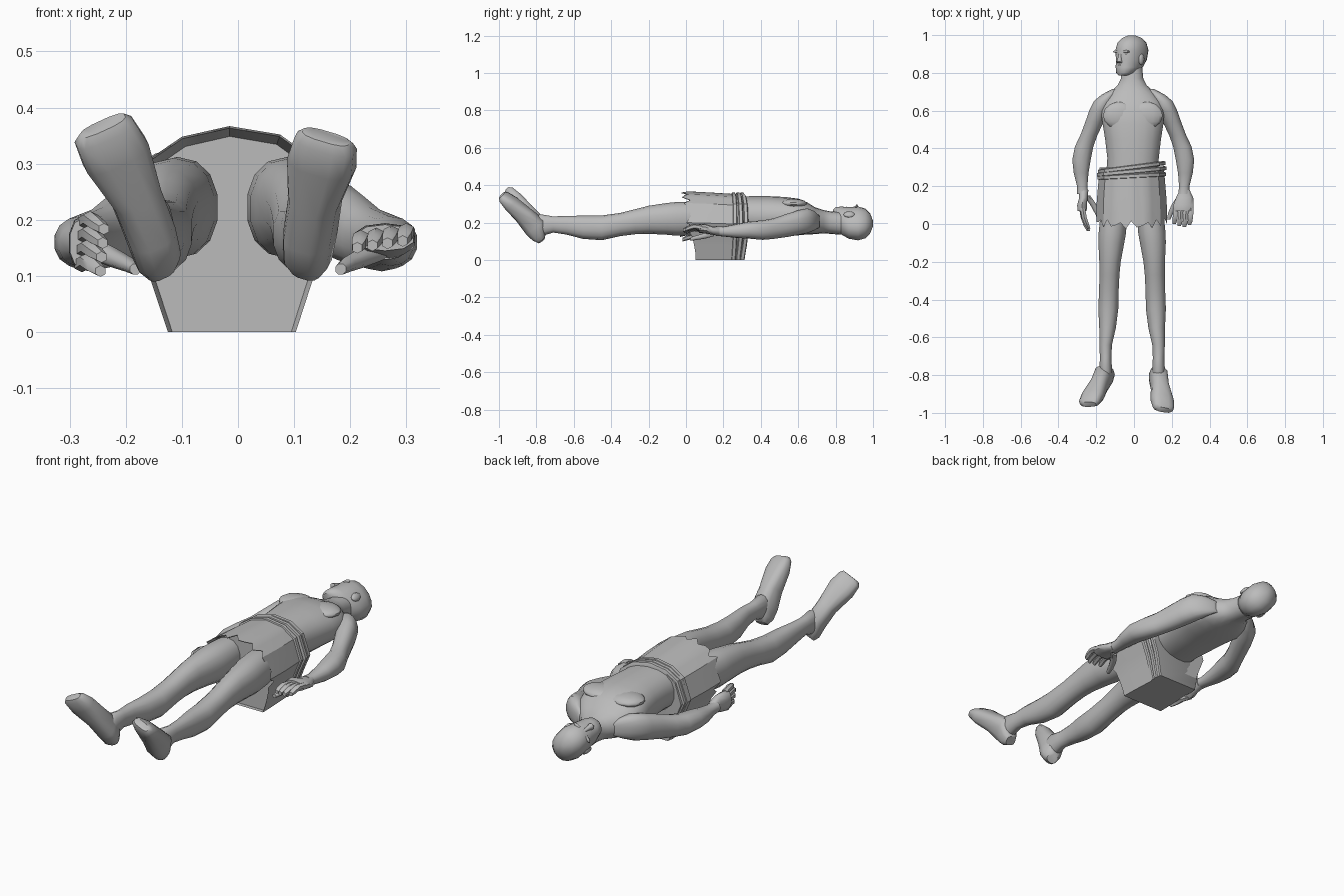
import bpy, math
from mathutils import Vector, Matrix

cube = bpy.data.objects.get("Cube")
if cube:
    bpy.data.objects.remove(cube, do_unlink=True)

grey = bpy.data.materials.new("stone_grey")
grey.use_nodes = True
grey.diffuse_color = (0.5, 0.5, 0.5, 1)
grey.node_tree.nodes["Principled BSDF"].inputs["Base Color"].default_value = (0.5, 0.5, 0.5, 1)
IDENT = Matrix.Identity(4)


def skin(name, rings, matrix=IDENT, angle=50):
    """Join equal rings of points into a closed skin."""
    n = len(rings[0])
    verts = [matrix @ Vector(p) for ring in rings for p in ring]
    faces = [(r * n + i, r * n + (i + 1) % n, (r + 1) * n + (i + 1) % n, (r + 1) * n + i)
             for r in range(len(rings) - 1) for i in range(n)]
    faces += [tuple(range(n)), tuple(range(len(verts) - n, len(verts)))]
    mesh = bpy.data.meshes.new(name)
    mesh.from_pydata(verts, [], faces)
    mesh.materials.append(grey)
    obj = bpy.data.objects.new(name, mesh)
    bpy.context.collection.objects.link(obj)
    bpy.ops.object.select_all(action='DESELECT')
    obj.select_set(True)
    bpy.context.view_layer.objects.active = obj
    bpy.ops.object.mode_set(mode='EDIT')
    bpy.ops.mesh.select_all(action='SELECT')
    bpy.ops.mesh.normals_make_consistent(inside=False)
    bpy.ops.object.mode_set(mode='OBJECT')
    bpy.ops.object.shade_smooth_by_angle(angle=math.radians(angle))


def loft(name, sections, n=14, axis=(0, 1, 0), up=(0, 0, 1), power=0.9, matrix=IDENT):
    """Loft rounded sections (x, y, z, half width, half height)."""
    axis, up = Vector(axis).normalized(), Vector(up)
    up = (up - axis * up.dot(axis)).normalized()
    side = axis.cross(up)

    def soft(v):
        return math.copysign(abs(v) ** power, v)
    turns = [math.tau * (i + 0.5) / n for i in range(n)]
    rings = [[Vector((x, y, z)) + side * w * soft(math.cos(t)) + up * h * soft(math.sin(t))
              for t in turns] for x, y, z, w, h in sections]
    skin(name, rings, matrix)


def ball(name, loc, size, matrix=IDENT, n=10):
    """Ellipsoid made as a loft along y."""
    x, y, z = loc
    a, b, c = size
    steps = [math.pi * (k + 0.25) / 6.5 for k in range(7)]
    loft(name, [(x, y - b * math.cos(t), z, a * math.sin(t), c * math.sin(t))
                for t in steps], n, power=1, matrix=matrix)


# Torso and neck
loft("torso", [
    (-.015, .10, .23, .13, .10), (-.01, .25, .235, .14, .105), (-.005, .35, .235, .138, .106),
    (-.005, .45, .235, .15, .106), (-.005, .53, .235, .163, .102), (-.008, .60, .23, .17, .098),
    (-.008, .65, .222, .155, .085), (-.01, .69, .21, .125, .072), (-.01, .735, .205, .078, .062),
    (-.01, .77, .2, .06, .06), (-.012, .83, .195, .056, .06)], 18)
for s, side in ((1, "left"), (-1, "right")):
    ball(side + "_chest", (s * .074 - .006, .575, .302), (.086, .072, .026), n=14)

# Head, turned to its right
turn = Matrix.Translation((-.015, 0, .2)) @ Matrix.Rotation(math.radians(-42), 4, 'Y')
loft("head", [
    (0, .785, .066, .022, .018), (0, .80, .048, .046, .047), (0, .83, .015, .062, .08),
    (0, .87, -.002, .069, .092), (0, .92, -.006, .075, .098), (0, .96, -.006, .067, .084),
    (0, .985, -.006, .045, .056), (0, .999, -.006, .014, .018)], 16, power=.92, matrix=turn)
loft("nose", [(0, .852, .088, .016, .011), (0, .859, .092, .016, .018), (0, .88, .087, .01, .015),
              (0, .907, .082, .009, .009)], 8, matrix=turn)
ball("upper_lip", (0, .842, .085), (.024, .006, .009), turn)
ball("lower_lip", (0, .83, .082), (.021, .007, .009), turn)
ball("chin", (0, .804, .074), (.028, .017, .018), turn)
for s, side in ((1, "left"), (-1, "right")):
    ball(side + "_brow", (s * .027, .913, .077), (.031, .008, .012), turn)
    ball(side + "_eye", (s * .027, .897, .074), (.015, .006, .009), turn)
    ball(side + "_ear", (s * .069, .872, -.004), (.012, .03, .02), turn)

# Arms and hands
arm = [(.09, .715, .205, .02, .03), (.13, .685, .21, .038, .052), (.158, .65, .21, .052, .066),
       (.18, .60, .2, .054, .066), (.205, .54, .185, .05, .062), (.235, .47, .168, .046, .055),
       (.26, .41, .16, .05, .052), (.274, .34, .16, .05, .046), (.276, .27, .155, .04, .037),
       (.27, .20, .152, .028, .026), (.268, .16, .155, .03, .026)]
for s, side in ((1, "left"), (-1, "right")):
    loft(side + "_arm", [(s * x - .004, y, z, w, h) for x, y, z, w, h in arm])
    # One hand lies flat, the other stands on edge
    flat = s > 0
    spread = Vector((.027, 0, .004)) if flat else Vector((.002, 0, .025))
    wide, thick = (.056, .026) if flat else (.027, .05)
    bend, reach = (-.006, .10) if flat else (.022, .12)
    palm = Vector((.262, .1, .168)) if flat else Vector((-.275, .1, .158))
    loft(side + "_palm", [(s * .268, .18, .153, .028, .025), (s * .268, .14, .158, wide * .85, thick * .85),
                          (palm.x, .10, palm.z, wide, thick), (palm.x, .07, palm.z, wide * .95, thick * .9)], 10)
    for i in range(4):
        root = palm + spread * (i - 1.5)
        tip = reach - .012 * abs(i - 1.7)
        loft(side + "_finger_%d" % (i + 1), [
            (root.x, .085, root.z, .015, .014), (root.x + bend * .4, .08 - tip * .45, root.z + .006, .015, .014),
            (root.x + bend, .08 - tip * .8, root.z - .004, .014, .013),
            (root.x + bend * 1.5, .08 - tip, root.z - .012, .01, .01)], 6)
    loft(side + "_thumb", [(s * .25, .15, .145, .02, .018), (s * .217, .105, .13, .018, .016),
                           (s * .195, .06, .12, .015, .013), (s * .183, .025, .112, .01, .01)], 8)

# Legs and feet
leg = [(.085, .12, .225, .066, .08), (.088, .03, .222, .073, .09), (.095, -.05, .22, .074, .09),
       (.1, -.1, .22, .07, .085), (.107, -.2, .215, .058, .075), (.11, -.27, .205, .054, .067),
       (.113, -.35, .19, .053, .062), (.116, -.45, .172, .054, .066), (.12, -.55, .175, .045, .062),
       (.13, -.64, .186, .034, .05), (.13, -.71, .19, .031, .043), (.13, -.78, .185, .035, .06),
       (.13, -.81, .18, .03, .05)]
foot = [(0, -.772, .108, .026, .024), (.05, -.785, .132, .042, .042), (.2, -.805, .18, .045, .062),
        (.45, -.86, .242, .046, .05), (.8, -.927, .312, .062, .04), (1, -.965, .35, .057, .028),
        (1.03, -.976, .362, .044, .016)]
for s, side, inset, back, swing in ((1, "left", 0, -.008, .034), (-1, "right", .02, .02, .1)):
    loft(side + "_leg", [(s * (x + inset), y, z, w, h) for x, y, z, w, h in leg])
    loft(side + "_foot", [(s * (.122 + inset * .8 + swing * t), y + back * t, z + (back * .7 - .008) * t, w, h)
                          for t, y, z, w, h in foot], 12,
         axis=(s * swing, -.19, .23), up=(s * .33, .75, .66), power=.72)

# Skirt with a ragged hem, its back hanging down as a block
outline = [(-.125, 0), (-.165, .12), (-.199, .2), (-.163, .305), (-.1, .348), (-.015, .367),
           (.075, .352), (.14, .305), (.175, .2), (.142, .12), (.103, 0)]
fine = []
for (x0, z0), (x1, z1) in zip(outline, outline[1:]):
    fine += [(x0 + (x1 - x0) * k / 3, z0 + (z1 - z0) * k / 3) for k in range(3)]
fine.append(outline[-1])


def ring(y, sx=1, sz=1, slant=0):
    return [(-.012 + (x + .012) * sx, y + slant * x * min(1, z / .1), z * sz) for x, z in fine]


hem = []
for i, (x, z) in enumerate(fine):
    jag = (.022, -.012, -.004, .012, -.02)[i % 5] if z > .13 else 0
    hem.append((x, .05 - .16 * max(0, z - .05) ** .9 + jag, z))
skin("skirt", [ring(.07, .93, .95), [(x * .99, y + .002, z * .99) for x, y, z in hem], hem,
               ring(.12, .99, .985), ring(.3, .91, .955)], angle=30)

# Belt of three wound bands
for i, (y, size, slant) in enumerate(((.243, .975, .05), (.268, .985, .09), (.29, .96, .12))):
    skin("belt_band_%d" % (i + 1), [
        ring(y, size - .05, .955, slant), ring(y + .003, size, .98, slant),
        ring(y + .019, size, .98, slant), ring(y + .023, size - .05, .955, slant)], angle=30)
